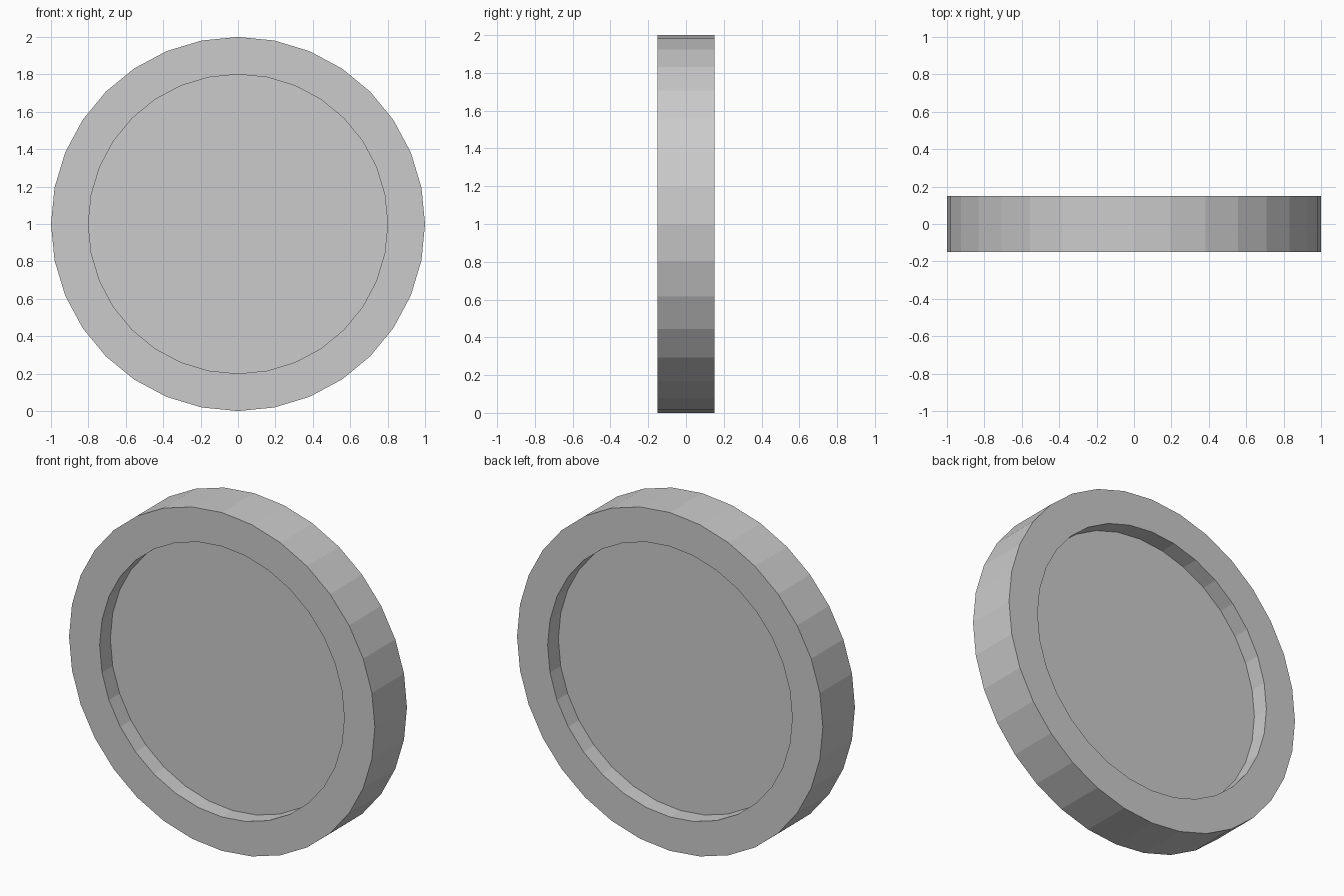
import bpy, bmesh, math

if "Cube" in bpy.data.objects:
    bpy.data.objects.remove(bpy.data.objects["Cube"])

SIDES = 32

def lathe(name, profile, centre_z):
    """Revolve (radius, y) points around the y axis; cap both ends flat."""
    bm = bmesh.new()
    rings = []
    for r, y in profile:
        angles = [2 * math.pi * i / SIDES for i in range(SIDES)]
        rings.append([bm.verts.new((r * math.cos(a), y, centre_z + r * math.sin(a)))
                      for a in angles])
    for a, b in zip(rings, rings[1:]):
        for i in range(SIDES):
            j = (i + 1) % SIDES
            bm.faces.new((a[i], a[j], b[j], b[i]))
    bm.faces.new(rings[0])
    bm.faces.new(rings[-1])
    bmesh.ops.recalc_face_normals(bm, faces=bm.faces)
    mesh = bpy.data.meshes.new(name)
    bm.to_mesh(mesh)
    bm.free()
    obj = bpy.data.objects.new(name, mesh)
    bpy.context.collection.objects.link(obj)
    return obj

# Disc with a raised rim and a recessed face on both sides
half = [(0.8, -0.05), (0.8, -0.15), (1.0, -0.15)]
lathe("rimmed_disc", half + [(r, -y) for r, y in reversed(half)], 1.0)
